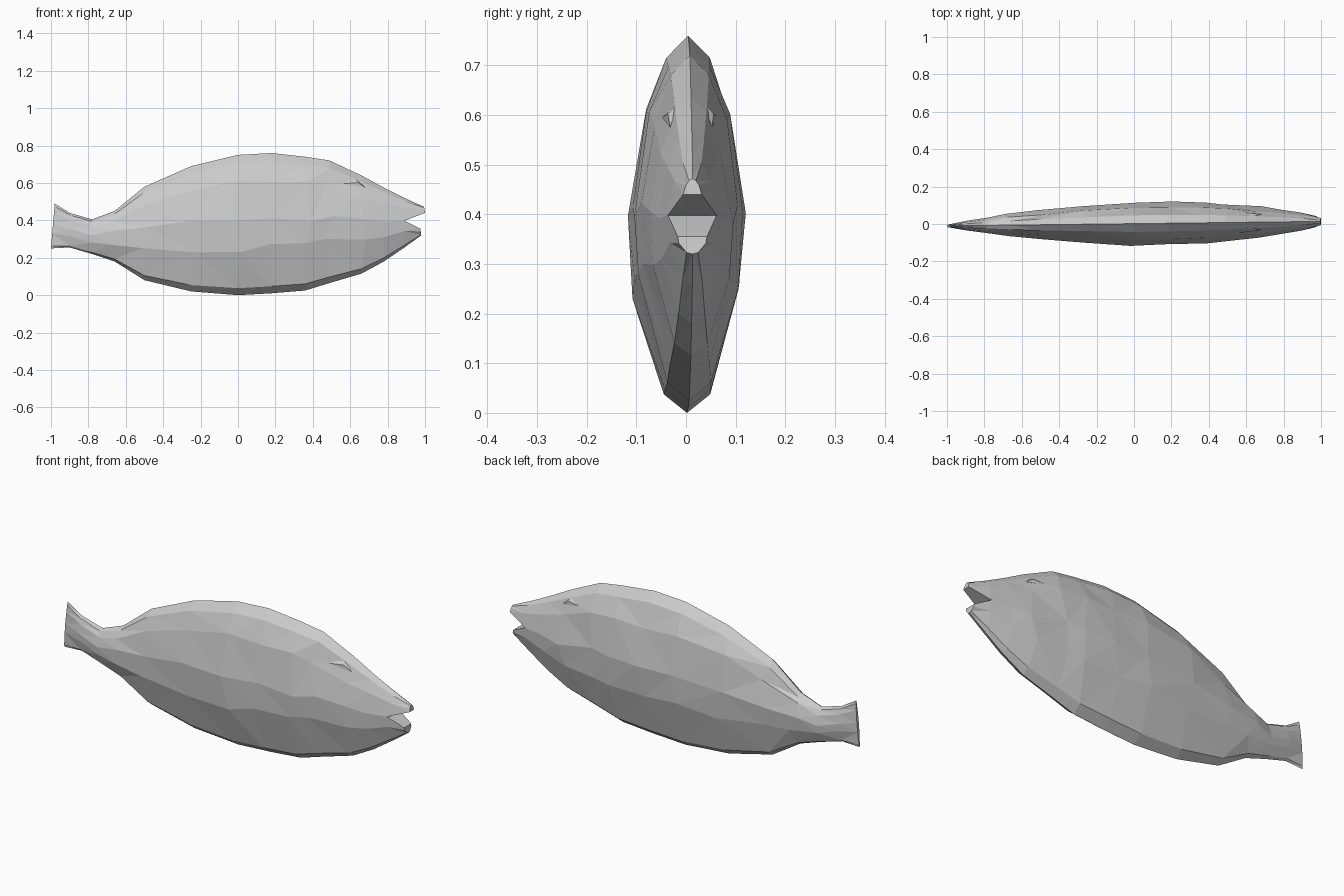
import bpy, bmesh, random
from mathutils import Vector

random.seed(4)
cube = bpy.data.objects.get("Cube")
if cube:
    bpy.data.objects.remove(cube)

grey = bpy.data.materials.new("plain grey")
grey.use_nodes = True
grey.diffuse_color = (0.6, 0.6, 0.6, 1)
bsdf = grey.node_tree.nodes["Principled BSDF"]
bsdf.inputs["Base Color"].default_value = (0.6, 0.6, 0.6, 1)
bsdf.inputs["Roughness"].default_value = 0.8

# Body stations: x, belly height, back height, half width
STATIONS = [
    (-1.0, 0.25, 0.49, 0.008), (-0.9, 0.255, 0.44, 0.025),
    (-0.78, 0.22, 0.405, 0.042), (-0.66, 0.18, 0.45, 0.06),
    (-0.5, 0.08, 0.58, 0.078), (-0.25, 0.02, 0.69, 0.098),
    (0.0, 0.0, 0.75, 0.117), (0.18, 0.01, 0.76, 0.116),
    (0.36, 0.025, 0.74, 0.11), (0.49, 0.065, 0.72, 0.1),
    (0.66, 0.115, 0.64, 0.083), (0.78, 0.18, 0.575, 0.066),
    (0.89, 0.255, 0.52, 0.049),
]
# Half cross-section between belly and back: height share, width share
SIDE = [(0.05, 0.4), (0.33, 0.92), (0.54, 1.0), (0.8, 0.73), (0.94, 0.38)]


def centre_y(x):
    return 0.002 + 0.012 * x


def half_width(x, z):
    """Half width of the body surface at a given place."""
    for a, b in zip(STATIONS, STATIONS[1:]):
        if a[0] <= x <= b[0]:
            f = (x - a[0]) / (b[0] - a[0])
            low, high, wide = (a[i] + f * (b[i] - a[i]) for i in (1, 2, 3))
    t = (z - low) / (high - low)
    outline = [(0, 0)] + SIDE + [(1, 0)]
    for (t0, w0), (t1, w1) in zip(outline, outline[1:]):
        if t0 <= t <= t1:
            return wide * (w0 + (w1 - w0) * (t - t0) / (t1 - t0))
    return 0


def bridge(bm, first, second):
    n = len(first)
    for i in range(n):
        j = (i + 1) % n
        bm.faces.new((first[i], first[j], second[j], second[i]))


def finish(bm, name):
    bmesh.ops.recalc_face_normals(bm, faces=bm.faces)
    mesh = bpy.data.meshes.new(name)
    bm.to_mesh(mesh)
    bm.free()
    mesh.materials.append(grey)
    obj = bpy.data.objects.new(name, mesh)
    bpy.context.collection.objects.link(obj)
    return obj


# Body rings, slightly uneven along the flanks
bm = bmesh.new()
rings = []
last = len(STATIONS) - 1
for k, (x, low, high, wide) in enumerate(STATIONS):
    outline = [(0, 0)] + [(t, -w) for t, w in SIDE] + [(1, 0)]
    outline += [(t, w) for t, w in reversed(SIDE)]
    loose = 1 if 2 < k < last - 1 else 0
    ring = []
    for t, w in outline:
        move = loose if 0.2 < t < 0.9 else 0
        px = x + move * random.uniform(-0.03, 0.03)
        pz = low + t * (high - low) + move * random.uniform(-0.02, 0.02)
        py = centre_y(x) + w * wide * (1 + move * random.uniform(-0.05, 0.03))
        if k == 0:
            px += 0.02 * t
        ring.append(bm.verts.new((px, py, pz)))
    rings.append(ring)
for a, b in zip(rings, rings[1:]):
    bridge(bm, a, b)
bm.faces.new(rings[0])

# Upper and lower jaws continue from the two halves of the front ring
head = rings[-1]
upper = head[3:10]
lower = head[9:] + head[:4]
for part, tip_x, low, high, narrow in ((upper, 0.995, 0.44, 0.472, 0.38),
                                       (lower, 0.975, 0.32, 0.355, 0.6)):
    zs = [v.co.z for v in part]
    z0, z1 = min(zs), max(zs)
    tip = []
    for v in part:
        f = (v.co.z - z0) / (z1 - z0)
        y = 0.013 + (v.co.y - 0.013) * narrow
        tip.append(bm.verts.new((tip_x + 0.005 * (1 - f), y,
                                 low + f * (high - low))))
    bridge(bm, part, tip)
    bm.faces.new(tip)
bmesh.ops.triangulate(bm, faces=bm.faces, quad_method='BEAUTY')
finish(bm, "fish_body")

# Small folded brow on each side of the head
BROW = [(0.56, 0.595, 0.0), (0.64, 0.602, 0.008), (0.68, 0.575, 0.002),
        (0.63, 0.585, -0.006), (0.63, 0.625, -0.003)]
for name, side in (("right_brow", -1), ("left_brow", 1)):
    bm = bmesh.new()
    for x, z, out in BROW:
        y = centre_y(x) + side * (half_width(x, z) + out)
        bm.verts.new(Vector((x, y, z)))
    bmesh.ops.convex_hull(bm, input=bm.verts)
    finish(bm, name)
